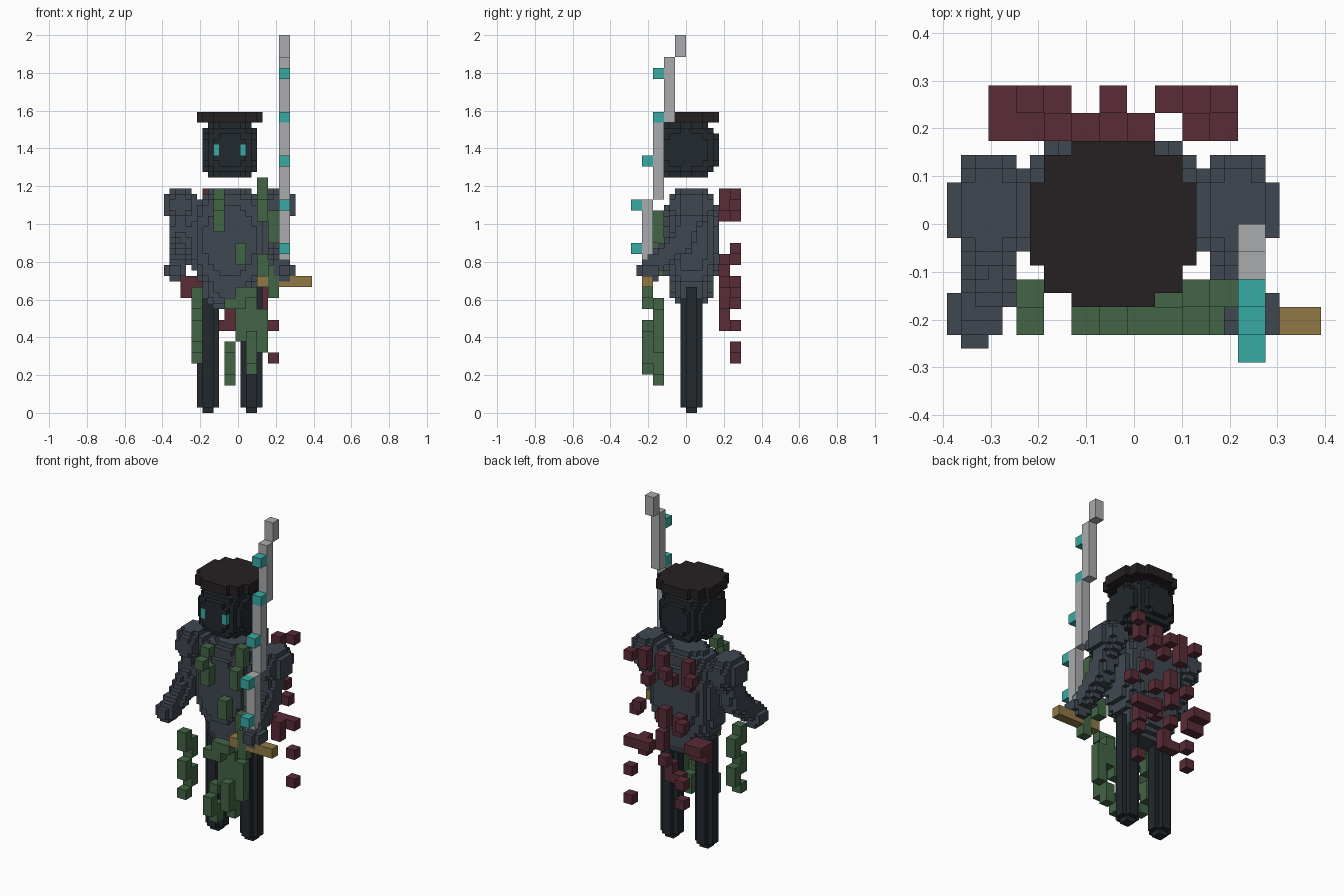
import bpy
from math import dist
from itertools import product
from mathutils import Vector

if "Cube" in bpy.data.objects:
    bpy.data.objects.remove(bpy.data.objects["Cube"])

# Everything sits on a half-voxel lattice: 69 steps high, 27 wide, 20 deep
H = 2 / 69


def material(name, rgb):
    m = bpy.data.materials.new(name)
    m.diffuse_color = (*rgb, 1)
    m.use_nodes = True
    m.node_tree.nodes["Principled BSDF"].inputs["Base Color"].default_value = m.diffuse_color
    return m


SLATE = material("slate", (0.05, 0.064, 0.082))
DARK = material("dark", (0.016, 0.021, 0.026))
BROWN = material("brown", (0.019, 0.015, 0.016))
STEEL = material("steel", (0.40, 0.41, 0.42))
TEAL = material("teal", (0.04, 0.40, 0.36))
GOLD = material("gold", (0.28, 0.19, 0.06))
GREEN = material("green", (0.055, 0.13, 0.06))
RED = material("red", (0.10, 0.025, 0.038))


def voxels(name, cells, mat, size=1):
    """One mesh holding only the exposed faces of a set of lattice cells."""
    cells = set(cells)
    verts, faces = {}, []
    for c in sorted(cells):
        for axis, side in product(range(3), (0, 1)):
            n = list(c)
            n[axis] += size if side else -size
            if tuple(n) in cells:
                continue
            u, v = (axis + 1) % 3, (axis + 2) % 3
            quad = []
            for a, b in ((0, 0), (1, 0), (1, 1), (0, 1)):
                p = list(c)
                p[axis] += side * size
                p[u] += a * size
                p[v] += b * size
                quad.append(verts.setdefault(tuple(p), len(verts)))
            faces.append(quad if side else quad[::-1])
    me = bpy.data.meshes.new(name)
    me.from_pydata([((x - 13.5) * H, (y - 10) * H, z * H) for x, y, z in verts], [], faces)
    me.materials.append(mat)
    ob = bpy.data.objects.new(name, me)
    bpy.context.collection.objects.link(ob)
    return ob


def fill(test):
    """All lattice cells whose centre passes the test."""
    return [c for c in product(range(-2, 30), range(-2, 22), range(0, 60))
            if test(c[0] + .5, c[1] + .5, c[2] + .5)]


def blob(centre, radii, power=3):
    return fill(lambda *p: sum((abs(a - b) / r) ** power
                               for a, b, r in zip(p, centre, radii)) <= 1)


def limb(a, b, r):
    a, b = Vector(a), Vector(b)
    d = b - a

    def near(*p):
        t = max(0, min(1, (Vector(p) - a).dot(d) / d.length_squared))
        return dist(p, a + d * t) <= r
    return fill(near)


def box(x, y, z):
    return list(product(range(*x), range(*y), range(*z)))


# Head, flat hat and eyes set flush into the face
eyes = {"left": box((9, 10), (4, 6), (47, 49)), "right": box((14, 15), (4, 6), (47, 49))}
head = set(blob((12, 10, 48), (5.5, 6.4, 5.5), 2.3))
voxels("head", head.difference(*eyes.values()), DARK)
for side, cells in eyes.items():
    voxels(side + "_eye", cells, TEAL)
OCT = {6: 3, 5: 5, 4: 5, 3: 6, 2: 6, 1: 6}
voxels("hat", fill(lambda x, y, z: 53 < z < 55 and abs(x - 12) < 6
                   and abs(y - 10) < OCT[int(abs(x - 12)) + 1]), BROWN)

# Torso and pelvis
voxels("torso", blob((12, 11, 31.5), (7.4, 5.4, 9.8), 2.4), SLATE)
voxels("pelvis", blob((12, 11, 24), (5.3, 4.1, 5.2), 2.3), SLATE)

# Shoulders, arms, hands and legs on both sides
for side, s in (("left", -1), ("right", 1)):
    def at(x, y, z):
        return (12 + s * x, y, z)
    voxels(side + "_shoulder", blob(at(9, 11, 38), (3.1, 4.1, 3.3), 2), SLATE)
    voxels(side + "_arm", limb(at(9, 11, 36), at(9, 9, 31), 2.2)
           + limb(at(9, 9, 31), at(9.4, 4, 27), 2.0), SLATE)
    voxels(side + "_hand", blob(at(10, 3.2, 26), (2.1, 2.3, 2.1), 2), SLATE)
    cx = 12 + s * 4
    voxels(side + "_leg", fill(lambda x, y, z: z < 23 and max(abs(x - cx), abs(y - 11)) < (1 if z < 1 else 2)
                               and abs(x - cx) + abs(y - 11) < 3), DARK)

# Curved blade stepping backward, with teal studs and a gold guard
blade = []
for y, z0, z1 in ((2, 25, 39), (4, 39, 53), (6, 53, 65), (8, 65, 69)):
    blade += product((21,), (y,), range(z0, z1, 2))
voxels("blade", blade, STEEL, 2)
voxels("blade_studs", [(21, 0, 29), (21, 0, 37), (21, 2, 45), (21, 4, 53), (21, 4, 61)], TEAL, 2)
voxels("guard", [(x, 2, 23) for x in (17, 21, 23, 25)], GOLD, 2)


def tatters(name, strips, mat):
    """Runs of full voxels given as (x, y, z start, z end)."""
    voxels(name, [(x, y, z) for x, y, a, b in strips for z in range(a, b, 2)], mat, 2)


# Ragged front cloth
tatters("front_tatters", [
    (5, 2, 9, 11), (5, 4, 11, 15), (5, 2, 13, 17), (5, 4, 17, 21), (5, 2, 19, 23),
    (9, 4, 33, 37), (9, 2, 37, 39), (9, 4, 39, 41), (13, 4, 27, 31),
    (17, 4, 39, 43), (19, 4, 31, 37), (17, 2, 35, 39), (17, 4, 25, 29), (19, 2, 21, 27),
    (15, 2, 21, 23), (15, 4, 7, 11), (15, 2, 9, 15), (15, 4, 15, 21), (17, 4, 11, 19),
    (11, 4, 5, 9), (11, 2, 7, 11), (11, 4, 11, 13), (13, 4, 13, 19), (13, 2, 19, 23),
    (11, 2, 19, 21)], GREEN)

# Ragged back cloth
tatters("back_tatters", [
    (19, 18, 39, 41), (17, 16, 37, 41), (15, 18, 35, 37), (13, 16, 37, 41), (11, 18, 37, 39),
    (7, 16, 35, 41), (5, 18, 37, 39), (11, 16, 35, 37),
    (19, 16, 27, 29), (17, 18, 29, 31), (13, 16, 27, 29), (11, 18, 27, 31), (9, 16, 25, 29),
    (7, 18, 27, 29), (5, 18, 23, 25), (3, 16, 21, 25), (3, 18, 23, 25),
    (15, 18, 21, 23), (17, 18, 21, 23), (19, 18, 21, 23), (17, 16, 19, 23),
    (13, 16, 21, 25), (11, 16, 15, 19), (11, 18, 19, 21), (9, 16, 15, 17), (5, 16, 21, 25),
    (7, 18, 15, 17), (7, 18, 11, 13), (19, 18, 15, 17), (19, 18, 9, 11)], RED)
